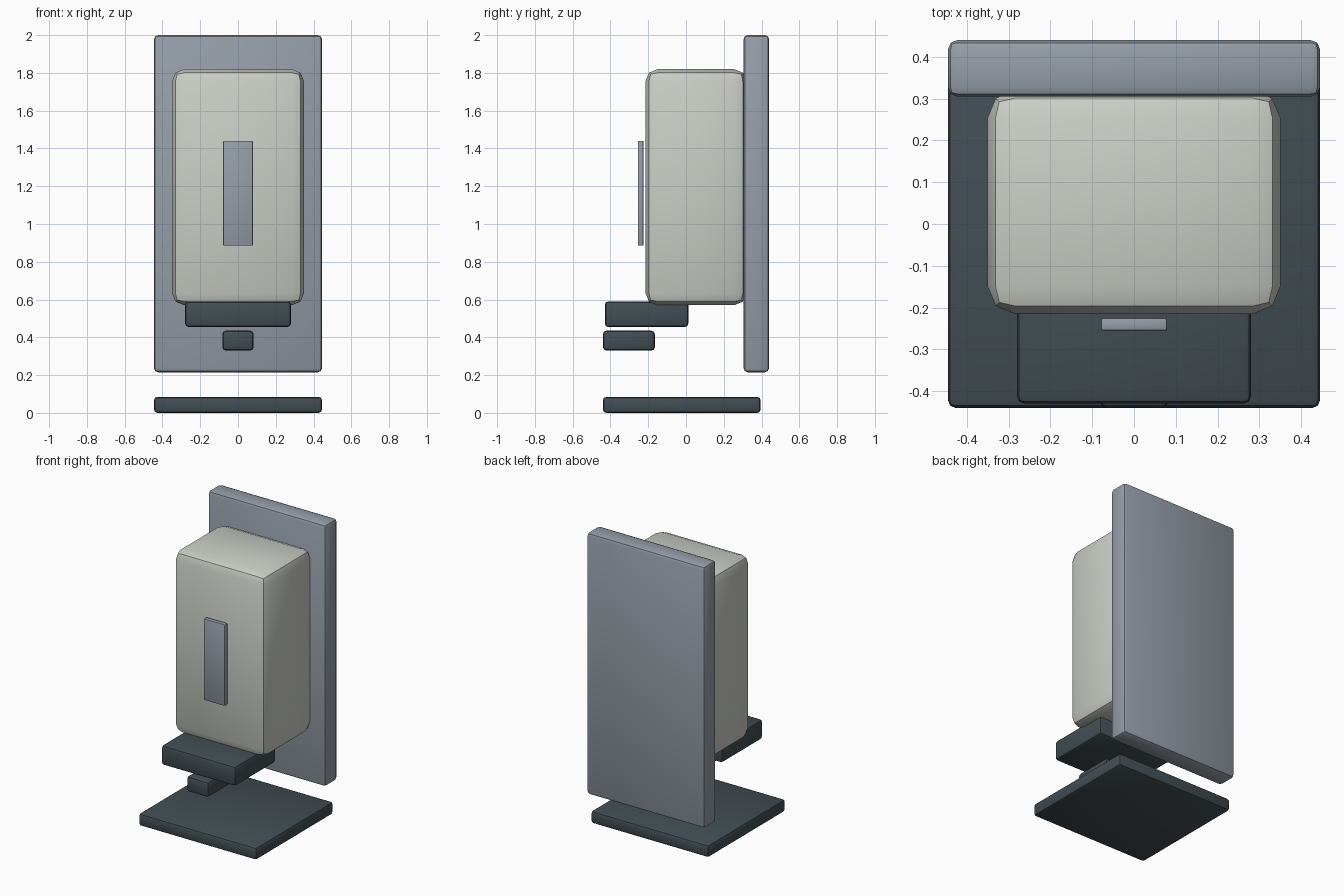
import bpy, math

if "Cube" in bpy.data.objects:
    bpy.data.objects.remove(bpy.data.objects["Cube"])


def material(name, rgb):
    m = bpy.data.materials.new(name)
    m.diffuse_color = (*rgb, 1)
    m.use_nodes = True
    m.node_tree.nodes["Principled BSDF"].inputs["Base Color"].default_value = m.diffuse_color
    return m


ivory = material("ivory plastic", (0.60, 0.62, 0.57))
grey = material("blue grey metal", (0.30, 0.34, 0.39))
dark = material("dark slate", (0.055, 0.075, 0.088))


def rounded_box(name, x, y, z, bevel, mat, segments=2):
    """Bevelled box, symmetric in x, spanning the y and z ranges."""
    bpy.ops.mesh.primitive_cube_add(size=1, location=(0, sum(y) / 2, sum(z) / 2))
    ob = bpy.context.object
    ob.name = name
    ob.scale = (2 * x, y[1] - y[0], z[1] - z[0])
    bpy.ops.object.transform_apply(location=False, rotation=False, scale=True)
    mod = ob.modifiers.new("rounded edges", "BEVEL")
    mod.width = bevel
    mod.segments = segments
    mod.limit_method = 'NONE'
    bpy.ops.object.modifier_apply(modifier=mod.name)
    bpy.ops.object.shade_smooth_by_angle(angle=math.radians(30))
    ob.data.materials.append(mat)
    return ob


# Wall plate and dispenser housing
rounded_box("back_plate", 0.445, (0.305, 0.44), (0.215, 2.0), 0.022, grey)
rounded_box("housing", 0.35, (-0.215, 0.32), (0.57, 1.82), 0.065, ivory)
# Narrow level strip in front of the housing
rounded_box("front_strip", 0.079, (-0.255, -0.225), (0.885, 1.44), 0.005, grey)
# Push lever and nozzle underneath
rounded_box("push_lever", 0.28, (-0.43, 0.012), (0.455, 0.59), 0.018, dark)
rounded_box("nozzle", 0.083, (-0.44, -0.165), (0.33, 0.435), 0.018, dark)
# Drip tray at the bottom
rounded_box("drip_tray", 0.445, (-0.44, 0.395), (0.0, 0.085), 0.018, dark)
